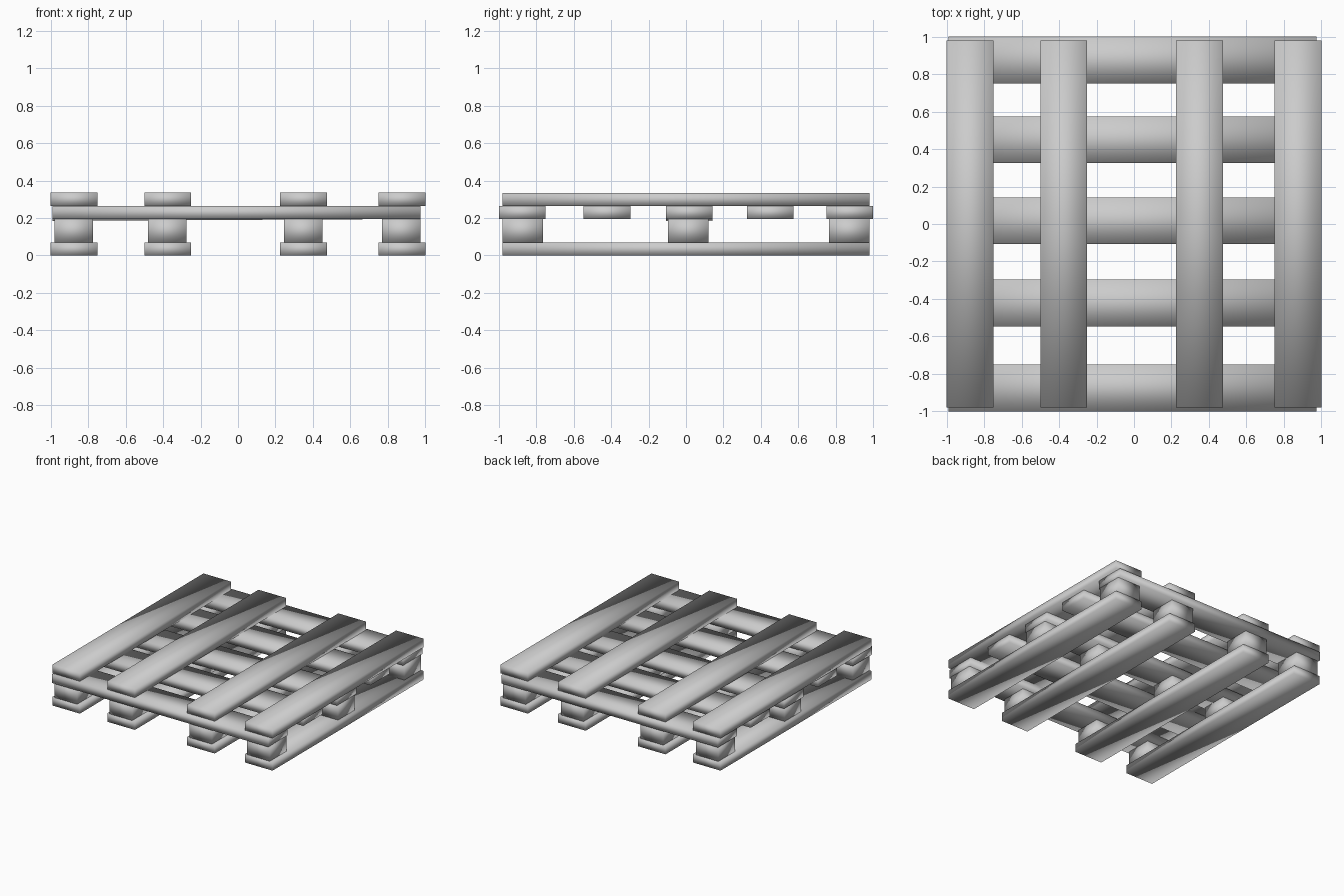
import bpy
from mathutils import Vector

cube = bpy.data.objects.get("Cube")
if cube:
    bpy.data.objects.remove(cube, do_unlink=True)

grey = bpy.data.materials.new("plain_grey")
grey.use_nodes = True
colour = (0.6, 0.6, 0.6, 1)
grey.diffuse_color = colour
grey.node_tree.nodes["Principled BSDF"].inputs["Base Color"].default_value = colour


def plank(name, low, high, tilt=0):
    """Smooth-shaded box spanning two corners."""
    low, high = Vector(low), Vector(high)
    bpy.ops.mesh.primitive_cube_add(size=1)
    obj = bpy.context.object
    obj.name = name
    for v in obj.data.vertices:
        v.co *= high - low
    obj.location = (low + high) / 2
    obj.rotation_euler.y = tilt
    obj.data.materials.append(grey)
    bpy.ops.object.shade_smooth()


WIDTH = 0.25
board_x = {"right_outer": -1.0, "right_inner": -0.5, "left_inner": 0.225, "left_outer": 0.75}
block_y = {"front": -0.98, "middle": -0.095, "back": 0.765}

# Long boards on top and bottom, with spacer blocks between
for side, x in board_x.items():
    plank(side + "_bottom_board", (x, -0.98, 0), (x + WIDTH, 0.98, 0.07))
    plank(side + "_top_board", (x, -0.98, 0.265), (x + WIDTH, 0.98, 0.335))
    for place, y in block_y.items():
        plank(f"{side}_{place}_block", (x + 0.02, y, 0.07), (x + 0.225, y + 0.215, 0.197))

# Cross boards, the middle one sagging slightly to one side
for i, y in enumerate((-1.0, -0.547, -0.108, 0.325, 0.75)):
    sag = 0.005 if i == 2 else 0
    plank(f"cross_board_{i + 1}", (-0.99, y, 0.195 - sag),
          (0.975, y + WIDTH, 0.265 - sag), -sag)
